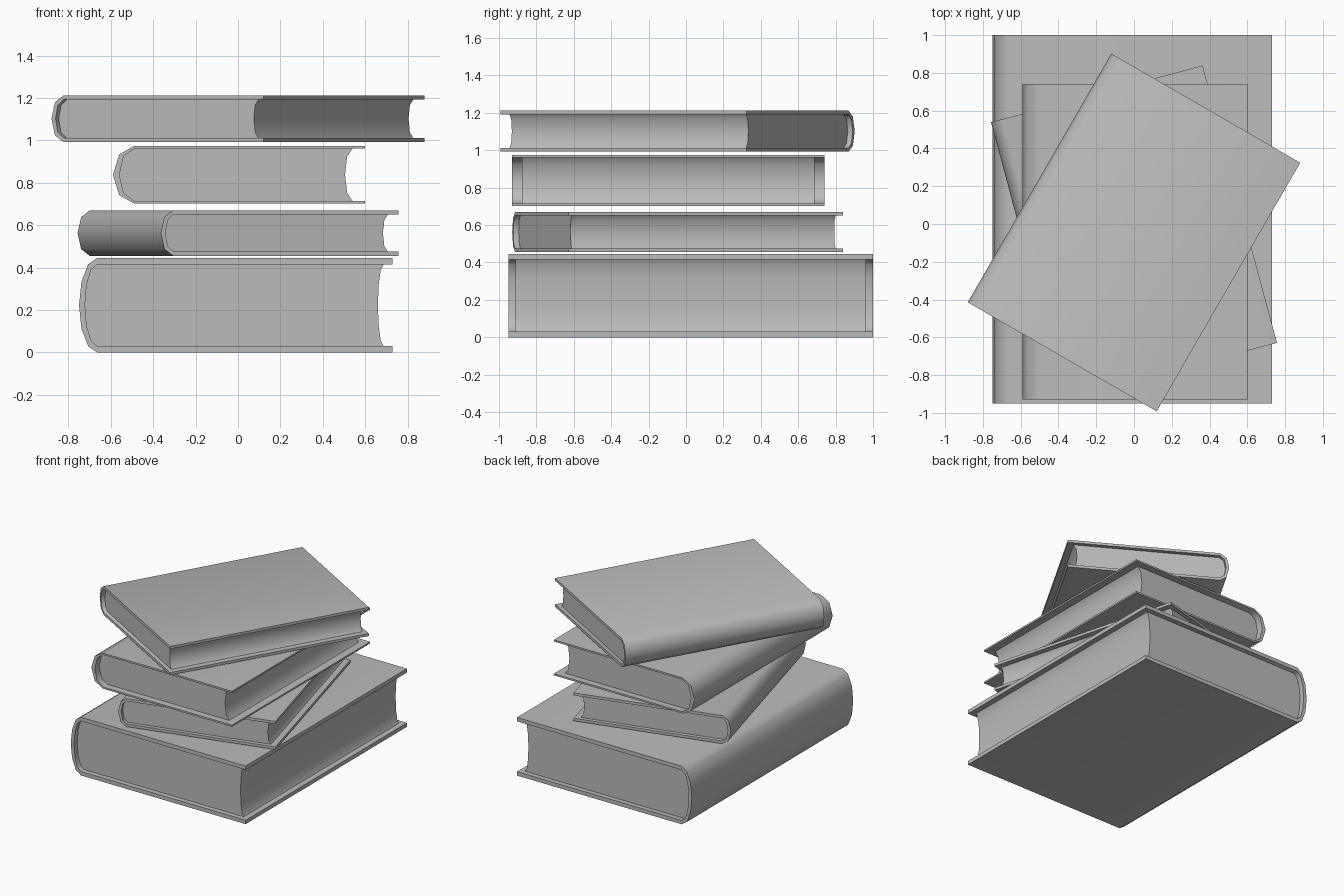
import bpy, bmesh
from math import sin, cos, pi, radians

old = bpy.data.objects.get("Cube")
if old:
    bpy.data.objects.remove(old, do_unlink=True)

grey = bpy.data.materials.new("plain grey")
grey.use_nodes = True
grey.diffuse_color = (0.5, 0.5, 0.5, 1)
grey.node_tree.nodes["Principled BSDF"].inputs["Base Color"].default_value = (0.5, 0.5, 0.5, 1)


def prism(name, rings, length, place):
    """Extrude a profile, given as a list of end polygons sharing points, along y."""
    bm = bmesh.new()
    cache = {}

    def vert(p):
        key = (round(p[0], 5), round(p[1], 5))
        if key not in cache:
            cache[key] = bm.verts.new((p[0], -length / 2, p[1]))
        return cache[key]

    caps = [bm.faces.new([vert(p) for p in ring]) for ring in rings]
    ext = bmesh.ops.extrude_face_region(bm, geom=caps, use_keep_orig=True)
    moved = [v for v in ext["geom"] if isinstance(v, bmesh.types.BMVert)]
    bmesh.ops.translate(bm, verts=moved, vec=(0, length, 0))
    bmesh.ops.recalc_face_normals(bm, faces=bm.faces)
    mesh = bpy.data.meshes.new(name)
    bm.to_mesh(mesh)
    bm.free()
    mesh.materials.append(grey)
    obj = bpy.data.objects.new(name, mesh)
    bpy.context.collection.objects.link(obj)
    (obj.location, obj.rotation_euler.z) = place
    bpy.ops.object.select_all(action="DESELECT")
    obj.select_set(True)
    bpy.context.view_layer.objects.active = obj
    bpy.ops.object.shade_smooth_by_angle(angle=radians(50))


def arc(x, depth, half, mid, steps):
    """Half ellipse from bottom to top, bulging towards -x."""
    angles = [-pi / 2 + pi * i / steps for i in range(steps + 1)]
    return [(x - depth * cos(a), mid + half * sin(a)) for a in angles]


def book(name, size, centre, base, turn, board, back, bulge, steps, lip, hollow, inset):
    width, length, height = size
    place = ((centre[0], centre[1], base), radians(turn))
    mid, right = height / 2, width / 2
    root = -right + bulge
    outer = arc(root, bulge, mid, mid, steps)
    inner = arc(root, bulge - back, mid - board, mid, steps)

    # Cover: two boards joined by a rounded spine
    out = [(right, 0)] + outer + [(right, height)]
    ins = [(right, board)] + inner + [(right, height - board)]
    quads = [[out[i], out[i + 1], ins[i + 1], ins[i]] for i in range(len(out) - 1)]
    prism(name + "_cover", quads, length, place)

    # Page block: follows the spine, with a hollow fore edge
    fore = arc(right - lip, hollow, mid - board, mid, steps)
    prism(name + "_pages", [inner + fore[::-1]], length - 2 * inset, place)


book("bottom_book", (1.48, 1.95, 0.445), (-0.01, 0.025), 0, 0,
     0.03, 0.028, 0.085, 6, 0.043, 0.027, 0.038)
book("second_book", (1.16, 1.52, 0.215), (0, -0.045), 0.455, 15,
     0.02, 0.022, 0.06, 4, 0.043, 0.025, 0.03)
book("third_book", (1.19, 1.67, 0.272), (0.005, -0.095), 0.702, 0,
     0.013, 0.03, 0.1, 4, 0.06, 0.035, 0.052)
book("top_book", (1.155, 1.52, 0.22), (0, -0.045), 0.992, -30,
     0.02, 0.022, 0.065, 4, 0.045, 0.025, 0.03)
